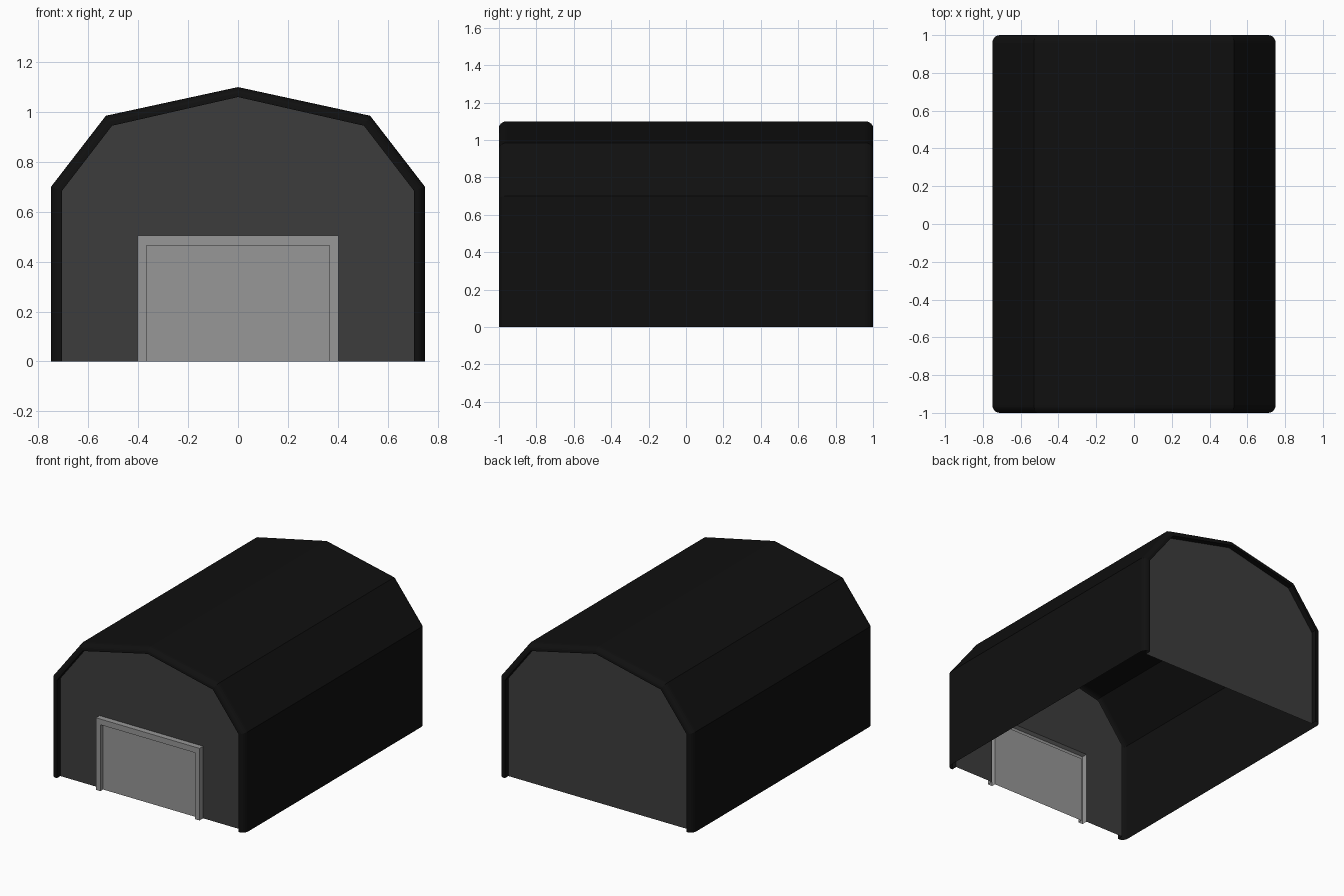
import bpy, math

if "Cube" in bpy.data.objects:
    bpy.data.objects.remove(bpy.data.objects["Cube"])

def material(name, v):
    m = bpy.data.materials.new(name)
    m.diffuse_color = (v, v, v, 1)
    m.use_nodes = True
    m.node_tree.nodes["Principled BSDF"].inputs["Base Color"].default_value = m.diffuse_color
    return m

dark, grey, light = material("dark", 0.005), material("grey", 0.046), material("light", 0.31)
WALL_Y = 0.96

def add_mesh(name, verts, faces, mat):
    me = bpy.data.meshes.new(name)
    me.from_pydata(verts, [], faces)
    me.materials.append(mat)
    ob = bpy.data.objects.new(name, me)
    bpy.context.collection.objects.link(ob)
    return ob

def mirrored(half):
    return half + [(-x, z) for x, z in reversed(half[:-1])]

# Barn profiles, from left foot over the ridge to right foot
outer = mirrored([(-0.75, 0), (-0.75, 0.70), (-0.53, 0.985), (0, 1.10)])
inner = mirrored([(-0.705, 0), (-0.705, 0.685), (-0.505, 0.945), (0, 1.06)])

# Roof and side skin: rounded rims that turn back to the end walls, open inside
rim = [(1.0, WALL_Y), (1.0, 1.0)]
for k in range(6):
    a = math.pi / 2 * k / 5
    rim.append((0.85 * (1 - math.sin(a)), 1 - 0.042 * (1 - math.cos(a))))
section = [(t, -y) for t, y in rim] + [(t, y) for t, y in reversed(rim)]
n = len(section)
verts = [(o[0] + (i[0] - o[0]) * t, y, o[1] + (i[1] - o[1]) * t)
         for o, i in zip(outer, inner) for t, y in section]
faces = [(s * n + j, s * n + j + 1, (s + 1) * n + j + 1, (s + 1) * n + j)
         for s in range(len(outer) - 1) for j in range(n - 1)]
add_mesh("roof_shell", verts, faces, dark)

# Back wall, and front wall with a doorway
W, H = 0.402, 0.505
add_mesh("back_wall", [(x, WALL_Y, z) for x, z in inner], [tuple(reversed(range(7)))], grey)
doorway = [(W, 0), (W, H), (-W, H), (-W, 0)]
add_mesh("front_wall", [(x, -WALL_Y, z) for x, z in inner + doorway],
         [(0, 1, 9, 10), (1, 2, 3, 4, 5, 8, 9), (5, 6, 7, 8)], grey)

# Door: single skin stepping out from the wall, across the frame, back in to the panel
steps = [(W, H, -WALL_Y), (W, H, -1.0), (0.367, 0.465, -1.0), (0.367, 0.465, -0.97)]
verts = [(x, y, z) for w, h, y in steps
         for x, z in ((-w, 0), (-w, h), (w, h), (w, 0))]
faces = [(4 * s + j, 4 * s + j + 1, 4 * s + j + 5, 4 * s + j + 4)
         for s in range(3) for j in range(3)]
add_mesh("door_and_frame", verts, faces + [(15, 14, 13, 12)], light)
for ob in bpy.data.objects:          # consistent outward normals
    ob.data.validate()
